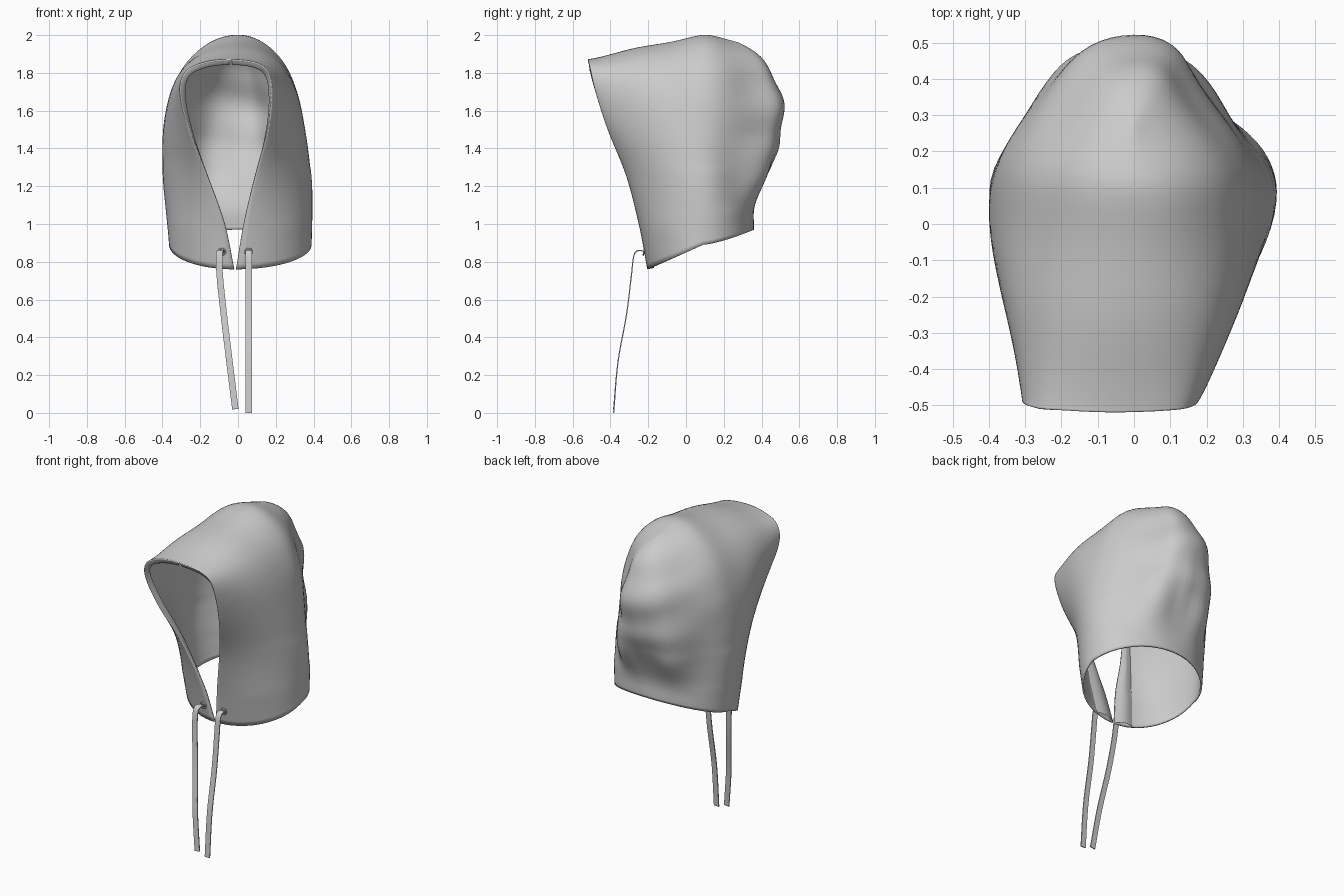
import bpy, bmesh, math
from mathutils import Vector

if "Cube" in bpy.data.objects:
    bpy.data.objects.remove(bpy.data.objects["Cube"])


def catmull(keys, steps, before, after):
    """Smooth interpolation of tuples, with phantom ends."""
    k = [before] + list(keys) + [after]
    out = []
    for i in range(1, len(k) - 2):
        for s in range(steps):
            t = s / steps
            out.append([0.5 * (2 * b + (c - a) * t + (2 * a - 5 * b + 4 * c - d) * t * t
                        + (3 * b - a - 3 * c + d) * t ** 3)
                        for a, b, c, d in zip(k[i - 1], k[i], k[i + 1], k[i + 2])])
    out.append(list(keys[-1]))
    return out


def extend(a, b):
    return tuple(2 * p - q for p, q in zip(a, b))


def clamp(t):
    return max(0, min(1, t))


def make_object(name, bm, angle=50):
    me = bpy.data.meshes.new(name)
    bm.to_mesh(me)
    bm.free()
    ob = bpy.data.objects.new(name, me)
    bpy.context.collection.objects.link(ob)
    bpy.ops.object.select_all(action='DESELECT')
    bpy.context.view_layer.objects.active = ob
    ob.select_set(True)
    bpy.ops.object.shade_smooth_by_angle(angle=math.radians(angle))
    return ob


# Hood rows from hem to ridge: front z, y, left x, right x | side z, left x, right x | back z, y
rows = [
    (0.76, -0.205, -0.02, -0.01, 0.89, -0.365, 0.390, 0.97, 0.36),
    (1.00, -0.25, -0.07, 0.03, 1.07, -0.380, 0.392, 1.10, 0.37),
    (1.25, -0.315, -0.16, 0.09, 1.28, -0.397, 0.385, 1.30, 0.46),
    (1.50, -0.415, -0.26, 0.16, 1.50, -0.400, 0.360, 1.50, 0.515),
    (1.70, -0.48, -0.31, 0.18, 1.70, -0.360, 0.320, 1.67, 0.51),
    (1.81, -0.505, -0.28, 0.16, 1.86, -0.275, 0.245, 1.80, 0.46),
    (1.86, -0.515, -0.18, 0.09, 1.97, -0.140, 0.130, 1.89, 0.38),
    (1.875, -0.52, -0.05, -0.05, 2.005, 0.0, 0.0, 1.965, 0.27),
]
r = rows[-2]
over = (r[0], r[1], r[3], r[2], r[4], r[6], r[5], r[7], r[8])
dense = catmull(rows, 8, extend(rows[0], rows[1]), over)

SIDE_Y, Q = 0.09, 18


def half_row(row, left, v):
    """Points from the front opening edge to the centre back."""
    fz, fy, fl, fr, sz, sl, sr, bz, by = row
    xf, xs = (fl, sl) if left else (fr, sr)
    up = clamp((v - 0.12) / 0.3)
    pinch = (0.17 if left else 0.31) * up
    pts = []
    for i in range(Q):
        a = i / Q * math.pi / 2
        f = math.cos(a)
        s = math.sin(a) ** (1 + 0.6 * up)
        pts.append((xf + (xs - xf) * s, SIDE_Y + (fy - SIDE_Y) * f, sz + (fz - sz) * f))
    for i in range(Q + 1):
        a = i / Q * math.pi / 2
        f = math.sin(a)
        x = 0 if i == Q else xs * math.cos(a) * (1 - pinch * math.sin(2 * a) ** 2)
        pts.append((x, SIDE_Y + (by - SIDE_Y) * f, sz + (bz - sz) * f ** 1.4))
    return pts


bm = bmesh.new()
grid = []
for j, row in enumerate(dense):
    v = j / (len(dense) - 1)
    pts = half_row(row, True, v) + half_row(row, False, v)[-2::-1]
    grid.append([bm.verts.new(p) for p in pts])
for lo, hi in zip(grid, grid[1:]):
    for i in range(len(lo) - 1):
        bm.faces.new((lo[i], hi[i], hi[i + 1], lo[i + 1]))
bmesh.ops.remove_doubles(bm, verts=bm.verts, dist=0.0004)
for _ in range(6):
    bmesh.ops.smooth_vert(bm, verts=[p for p in bm.verts if not p.is_boundary and p.co.z > 1.3],
                          factor=0.5, use_axis_x=True, use_axis_y=True, use_axis_z=True)
bm.normal_update()

# Soft cloth wrinkles, strongest at the back, fading at the hem
moves = []
for vert in bm.verts:
    x, y, z = vert.co
    back = clamp((y - 0.05) / 0.25)
    fade = clamp((z - 0.95) / 0.25)
    crumple = 0.009 * math.sin(24 * z + 5 * x) * math.cos(5 * x) * clamp((z - 1.25) / 0.2)
    pleat = 0.014 * math.cos(22 * abs(x) - 3 * z) * max(0, 1 - abs(z - 1.25) / 0.35)
    front = 0.004 * math.sin(14 * y + 6 * z) * (1 - back)
    moves.append((vert, vert.normal * fade * (back * (crumple + pleat) + front)))
for vert, m in moves:
    vert.co += m
bm.normal_update()

# Turned-in facing along the face opening, following the hood just inside its edge
facing = bmesh.new()
DEPTH = 5
for cols in (list(range(DEPTH)), [4 * Q - i for i in range(DEPTH)]):
    strip = []
    for row in grid:
        if not all(row[c].is_valid for c in cols):
            continue
        strip.append([facing.verts.new(row[c].co - row[c].normal * (0.01 + 0.022 * math.sin(k / (DEPTH - 1) * math.pi)))
                      for k, c in enumerate(cols)])
    for a, b in zip(strip, strip[1:]):
        for k in range(DEPTH - 1):
            facing.faces.new((a[k], b[k], b[k + 1], a[k + 1]))
bmesh.ops.recalc_face_normals(facing, faces=facing.faces)
make_object("opening_facing", facing, 60)

hood = make_object("hood", bm, 60)
mod = hood.modifiers.new("cloth_thickness", 'SOLIDIFY')
mod.thickness = 0.01
mod.offset = -1


# Flat drawstrings
def drawstring(name, path, half=0.017, thick=0.003):
    pts = catmull(path, 6, extend(path[0], path[1]), extend(path[-1], path[-2]))
    bm = bmesh.new()
    rings = []
    for i, p in enumerate(pts):
        t = (Vector(pts[min(i + 1, len(pts) - 1)]) - Vector(pts[max(i - 1, 0)])).normalized()
        side = (Vector((1, 0, 0)) - t * t.x).normalized()
        n = side.cross(t)
        rings.append([bm.verts.new(Vector(p) + side * half * a + n * thick * b)
                      for a, b in ((-1, -1), (1, -1), (1, 1), (-1, 1))])
    for a, b in zip(rings, rings[1:]):
        for i in range(4):
            bm.faces.new((a[i], a[(i + 1) % 4], b[(i + 1) % 4], b[i]))
    bm.faces.new(rings[0][::-1])
    bm.faces.new(rings[-1])
    bmesh.ops.recalc_face_normals(bm, faces=bm.faces)
    return make_object(name, bm, 40)


profile = [(-0.205, 0.845), (-0.245, 0.86), (-0.275, 0.835), (-0.29, 0.72),
           (-0.315, 0.52), (-0.36, 0.27), (-0.383, 0.01)]
left_x = [-0.085, -0.09, -0.10, -0.096, -0.075, -0.045, -0.014]
drawstring("left_drawstring", [(x, y, z + (0.01 if z < 0.1 else 0)) for x, (y, z) in zip(left_x, profile)])
drawstring("right_drawstring", [(0.056, y, z - (0.01 if z < 0.1 else 0)) for y, z in profile])

# Eyelets where the strings leave the hood
for name, x in (("left_eyelet", -0.085), ("right_eyelet", 0.056)):
    bpy.ops.mesh.primitive_torus_add(major_radius=0.018, minor_radius=0.004, major_segments=20,
                                     minor_segments=8, location=(x, -0.223, 0.853),
                                     rotation=(math.radians(80), 0, 0))
    bpy.context.object.name = name
    bpy.ops.object.shade_smooth()
